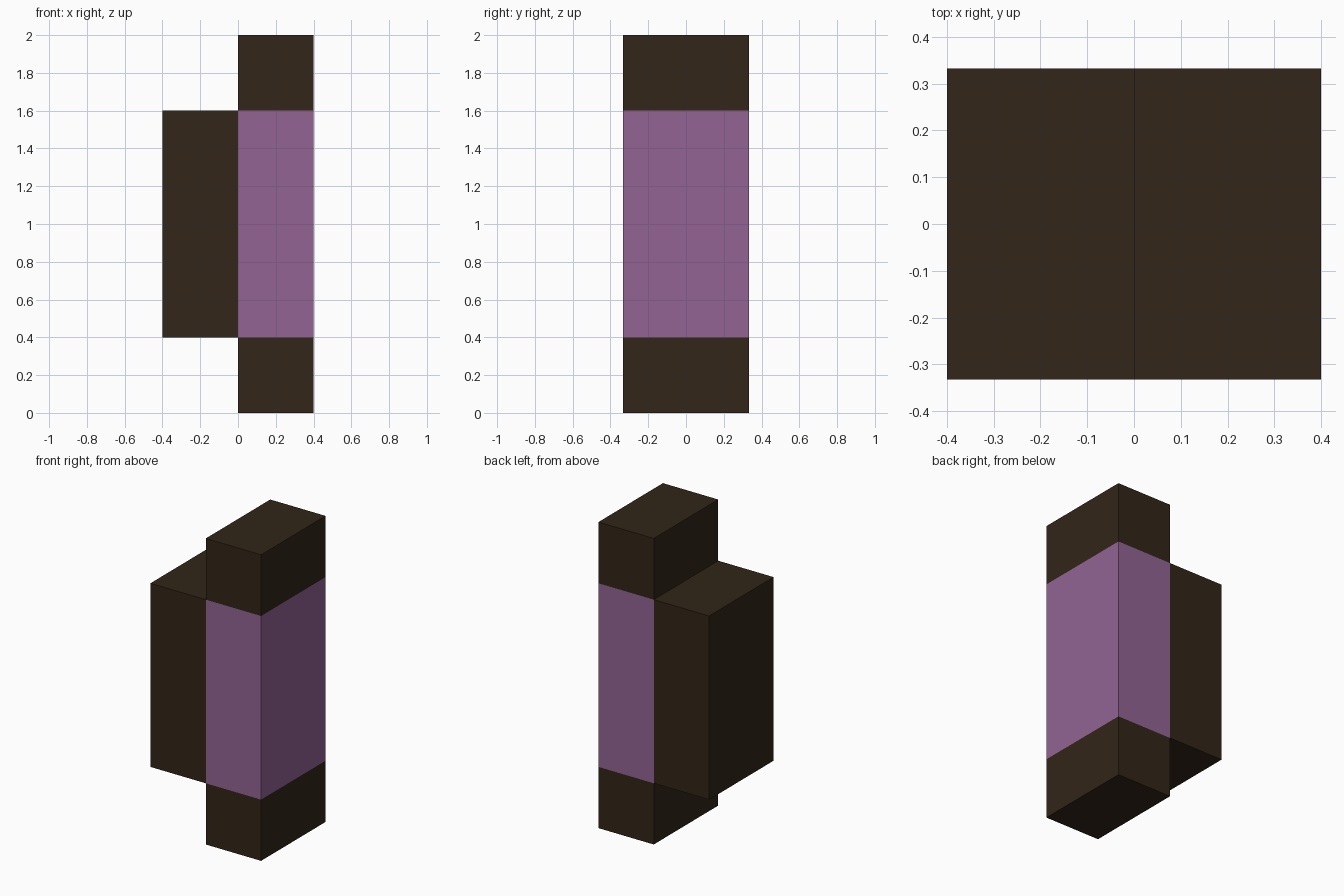
import bpy

if "Cube" in bpy.data.objects:
    bpy.data.objects.remove(bpy.data.objects["Cube"])

DEPTH = 0.666


def material(name, rgb):
    mat = bpy.data.materials.new(name)
    mat.diffuse_color = (*rgb, 1)
    mat.use_nodes = True
    mat.node_tree.nodes["Principled BSDF"].inputs["Base Color"].default_value = mat.diffuse_color
    return mat


def block(name, x, z0, z1, mat):
    """Box 0.4 wide, centred on x, spanning z0 to z1."""
    bpy.ops.mesh.primitive_cube_add(size=1, location=(x, 0, (z0 + z1) / 2))
    ob = bpy.context.object
    ob.name = name
    ob.scale = (0.4, DEPTH, z1 - z0)
    bpy.ops.object.transform_apply(location=False, rotation=False, scale=True)
    ob.data.materials.append(mat)
    return ob


dark = material("dark_brown", (0.032, 0.019, 0.009))
purple = material("purple", (0.29, 0.127, 0.296))

# Column: dark ends with a purple middle
block("column_base", 0.2, 0.0, 0.4, dark)
block("column_middle", 0.2, 0.4, 1.6, purple)
block("column_top", 0.2, 1.6, 2.0, dark)

# Dark block on the left side of the column
block("side_block", -0.2, 0.4, 1.6, dark)
